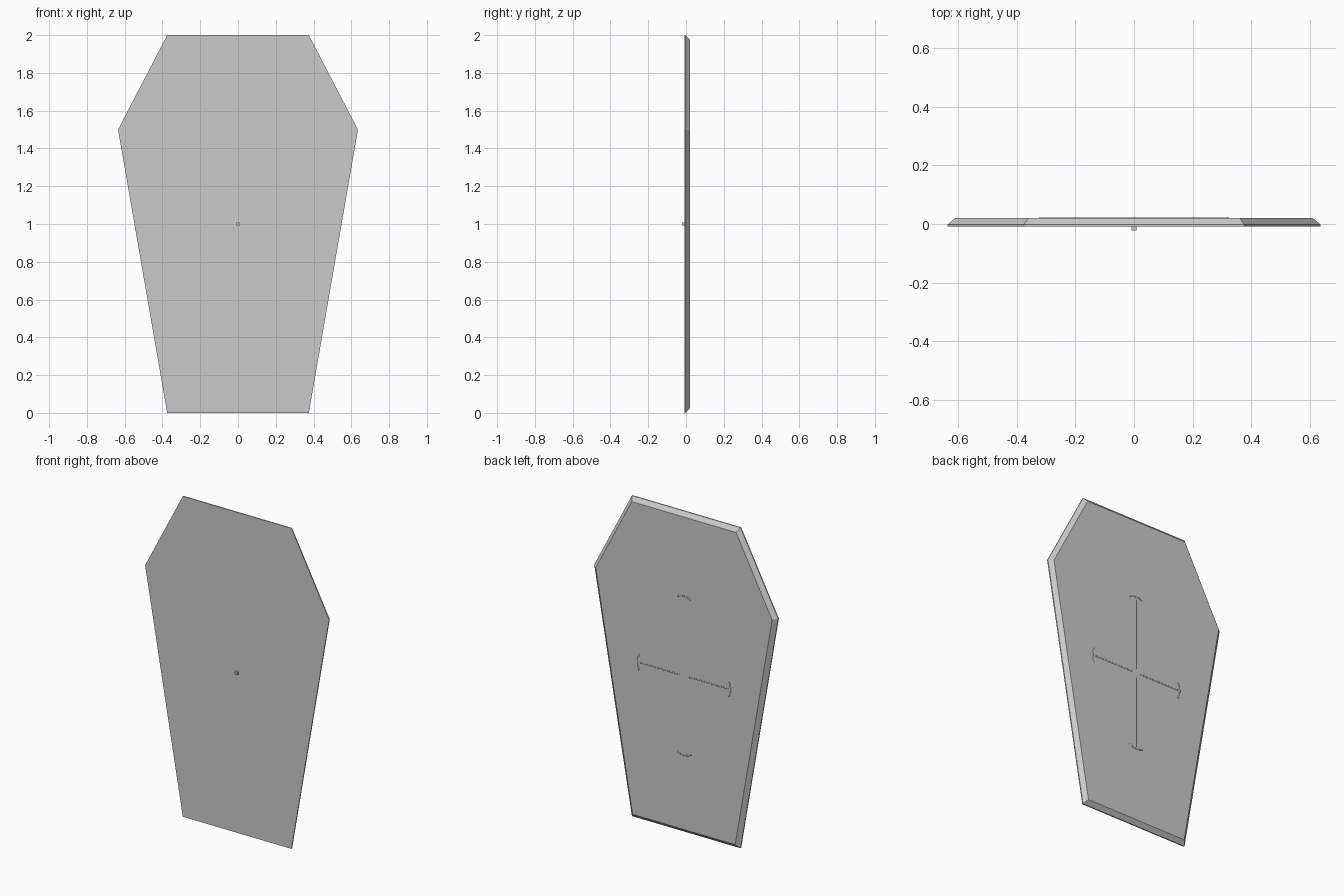
import bpy, bmesh
from mathutils import Vector

if "Cube" in bpy.data.objects:
    bpy.data.objects.remove(bpy.data.objects["Cube"])

FRONT, RIM, BACK = -0.009, -0.002, 0.0205
BEVEL = 0.025

# Lid: six-sided panel, short straight rim, then chamfer to the back face
half = [(0.375, 0.0), (0.635, 1.5), (0.375, 2.0)]
outline = half + [(-x, z) for x, z in reversed(half)]
bm = bmesh.new()
base = bm.faces.new([bm.verts.new((x, FRONT, z)) for x, z in outline])
ext = bmesh.ops.extrude_face_region(bm, geom=[base], use_keep_orig=True)
verts = [g for g in ext["geom"] if isinstance(g, bmesh.types.BMVert)]
bmesh.ops.translate(bm, verts=verts, vec=(0, RIM - FRONT, 0))
bmesh.ops.recalc_face_normals(bm, faces=bm.faces[:])
back = max(bm.faces, key=lambda f: f.calc_center_median().y)
bmesh.ops.inset_region(bm, faces=[back], thickness=BEVEL, use_even_offset=True)
bmesh.ops.translate(bm, verts=back.verts[:], vec=(0, BACK - RIM, 0))
bmesh.ops.recalc_face_normals(bm, faces=bm.faces[:])
mesh = bpy.data.meshes.new("coffin_lid")
bm.to_mesh(mesh)
bm.free()
bpy.context.collection.objects.link(bpy.data.objects.new("coffin_lid", mesh))

# Small square peg on the front
bpy.ops.mesh.primitive_cube_add(size=1, location=(0, -0.0135, 1))
peg = bpy.context.object
peg.name = "front_peg"
peg.scale = (0.018, 0.017, 0.018)

# Cross on the back: half-sunk round ridges with curved caps
curve = bpy.data.curves.new("back_cross", "CURVE")
curve.dimensions = "3D"
curve.bevel_depth = 0.005
curve.bevel_resolution = 2
curve.use_fill_caps = True


def ridge(points):
    spline = curve.splines.new("POLY")
    spline.points.add(len(points) - 1)
    for p, (x, z) in zip(spline.points, points):
        p.co = (x, 0, z, 1)


for sx, sz, length in [(1, 0, 0.322), (-1, 0, 0.322), (0, 1, 0.497), (0, -1, 0.497)]:
    along, side = Vector((sx, sz)), Vector((-sz, sx))
    ridge([along * 0.03, along * (length - 0.015)])
    ridge([along * (length - drop) + side * s for s, drop in
           [(-0.05, 0.014), (-0.025, 0.003), (0, 0), (0.025, 0.003), (0.05, 0.014)]])

cross = bpy.data.objects.new("back_cross", curve)
cross.location = (0, 0.0172, 0.985)
bpy.context.collection.objects.link(cross)
